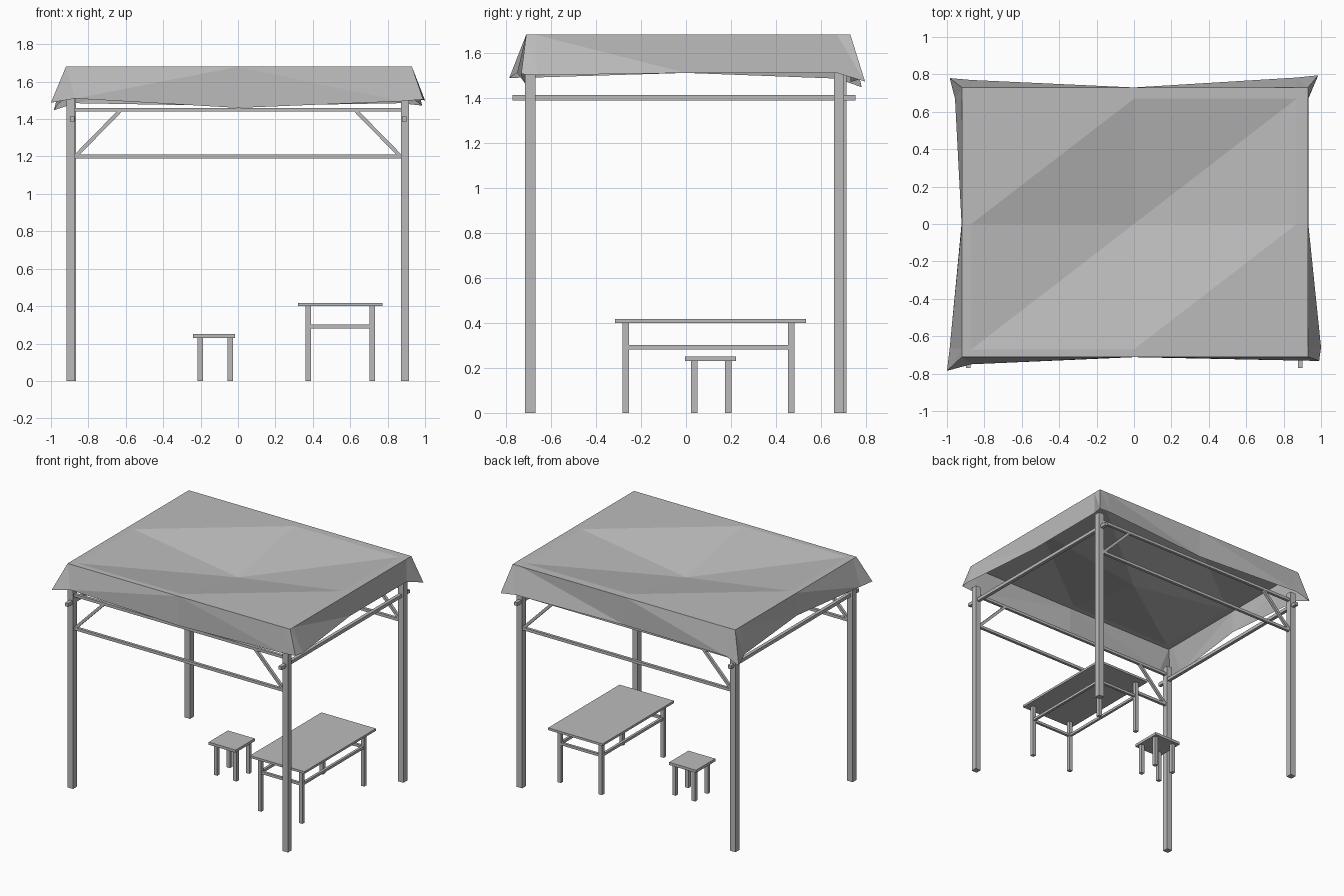
import bpy
import bmesh
from mathutils import Vector

cube = bpy.data.objects.get("Cube")
if cube:
    bpy.data.objects.remove(cube, do_unlink=True)

grey = bpy.data.materials.new("plain_grey")
grey.use_nodes = True
COLOUR = (0.5, 0.5, 0.5, 1)
grey.diffuse_color = COLOUR
grey.node_tree.nodes["Principled BSDF"].inputs["Base Color"].default_value = COLOUR


def finish(name, bm):
    mesh = bpy.data.meshes.new(name)
    bm.to_mesh(mesh)
    bm.free()
    mesh.materials.append(grey)
    obj = bpy.data.objects.new(name, mesh)
    bpy.context.collection.objects.link(obj)
    return obj


def box(name, low, high):
    """Axis-aligned box between two corners."""
    low, high = Vector(low), Vector(high)
    bm = bmesh.new()
    bmesh.ops.create_cube(bm, size=1)
    bmesh.ops.scale(bm, vec=high - low, verts=bm.verts)
    bmesh.ops.translate(bm, vec=(low + high) / 2, verts=bm.verts)
    return finish(name, bm)


def bar(name, start, end, width):
    """Square bar between two points."""
    start, end = Vector(start), Vector(end)
    bm = bmesh.new()
    bmesh.ops.create_cube(bm, size=1)
    bmesh.ops.scale(bm, vec=(width, width, (end - start).length), verts=bm.verts)
    obj = finish(name, bm)
    obj.rotation_euler = (end - start).to_track_quat("Z", "Y").to_euler()
    obj.location = (start + end) / 2
    return obj


# Posts
POST = 0.0225
posts = {"front_right": (-0.894, -0.692), "front_left": (0.893, -0.692),
         "back_right": (-0.888, 0.69), "back_left": (0.893, 0.68)}
for place, (x, y) in posts.items():
    box(place + "_post", (x - POST, y - POST, 0), (x + POST, y + POST, 1.51))

# Cross beams and diagonal braces, front and back
for side, y in (("front", -0.692), ("back", 0.69)):
    for level, z in (("upper", 1.45), ("lower", 1.2)):
        bar(f"{side}_{level}_beam", (-0.875, y, z), (0.875, y, z), 0.021)
    for hand, s in (("left", 1), ("right", -1)):
        bar(f"{side}_{hand}_brace", (s * 0.87, y, 1.2), (s * 0.63, y, 1.445), 0.02)

# Side rails running past the posts
for hand, x in (("left", 0.889), ("right", -0.887)):
    box(hand + "_rail", (x - 0.0125, -0.771, 1.388), (x + 0.0125, 0.753, 1.413))


# Table and stool: a slab on four legs, optionally with stretchers
def furniture(name, low, high, legs_x, legs_y, half, slab, stretcher=None):
    box(name + "_top", (*low, slab[0]), (*high, slab[1]))
    for end, y in zip(("front", "back"), legs_y):
        for hand, x in zip(("right", "left"), legs_x):
            box(f"{name}_{end}_{hand}_leg", (x - half, y - half, 0),
                (x + half, y + half, slab[0]))
    if stretcher:
        for end, y in zip(("front", "back"), legs_y):
            bar(f"{name}_{end}_stretcher", (legs_x[0], y, stretcher),
                (legs_x[1], y, stretcher), 0.019)
        for hand, x in zip(("right", "left"), legs_x):
            bar(f"{name}_{hand}_stretcher", (x, legs_y[0], stretcher),
                (x, legs_y[1], stretcher), 0.019)


furniture("table", (0.32, -0.315), (0.773, 0.534), (0.376, 0.718),
          (-0.267, 0.467), 0.014, (0.4, 0.417), 0.291)
furniture("stool", (-0.24, -0.005), (-0.016, 0.223), (-0.202, -0.041),
          (0.036, 0.187), 0.014, (0.23, 0.25))

# Cloth canopy: top grid sagging at its centre
xs = (-0.92, -0.87, 0, 0.87, 0.93)
ys = (-0.71, -0.67, 0, 0.67, 0.73)
bm = bmesh.new()
grid = [[bm.verts.new((x, y, 1.55 if x == y == 0 else 1.68)) for x in xs] for y in ys]
for j in range(4):
    for i in range(4):
        a, b = grid[j][i], grid[j][i + 1]
        c, d = grid[j + 1][i + 1], grid[j + 1][i]
        bm.faces.new((a, b, c))
        bm.faces.new((a, c, d))

# Drooping hem, counter-clockwise from the front right corner
hem_points = (
    (-1, -0.785, 1.488), (-0.87, -0.75, 1.51), (0, -0.712, 1.46), (0.87, -0.73, 1.495),
    (0.99, -0.732, 1.505), (1, -0.66, 1.5), (0.932, 0, 1.51), (0.932, 0.67, 1.51),
    (0.985, 0.795, 1.472), (0.87, 0.783, 1.485), (0, 0.73, 1.47), (-0.87, 0.77, 1.485),
    (-0.985, 0.78, 1.447), (-0.957, 0.67, 1.485), (-0.922, 0, 1.51), (-0.985, -0.66, 1.49))
hem = [bm.verts.new(p) for p in hem_points]
rim = (grid[0][:4] + [row[4] for row in grid[:4]]
       + grid[4][:0:-1] + [row[0] for row in grid[:0:-1]])
for i in range(16):
    k = (i + 1) % 16
    if i == 1:
        bm.faces.new((rim[i], hem[i], rim[k]))
        bm.faces.new((rim[k], hem[i], hem[k]))
    else:
        bm.faces.new((rim[i], hem[i], hem[k]))
        bm.faces.new((rim[i], hem[k], rim[k]))
finish("canopy", bm)
